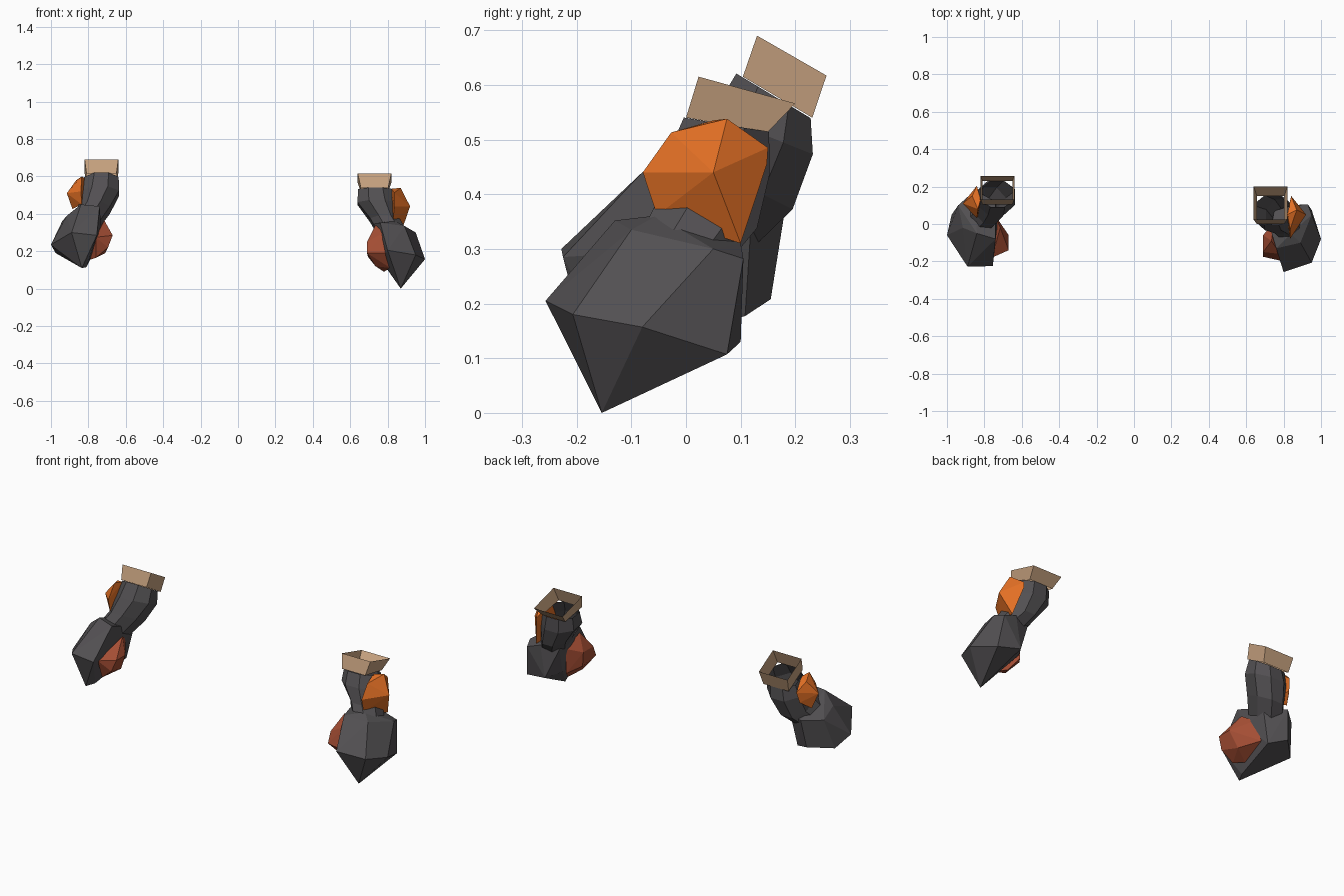
import bpy, bmesh, math

# Colours
def mat(name, rgb):
    m = bpy.data.materials.new(name)
    m.diffuse_color = (*rgb, 1)
    return m

DARK = mat("charcoal", (0.085, 0.08, 0.085))
ORANGE = mat("orange", (0.76, 0.16, 0.018))
RED = mat("rust_red", (0.37, 0.075, 0.034))
TAN = mat("tan", (0.56, 0.355, 0.21))


def finish(bm, name, material):
    bmesh.ops.recalc_face_normals(bm, faces=bm.faces)
    me = bpy.data.meshes.new(name)
    bm.to_mesh(me)
    bm.free()
    me.materials.append(material)
    bpy.context.collection.objects.link(bpy.data.objects.new(name, me))


def gem(name, points, material):
    """Faceted solid stretched round a few corner points."""
    bm = bmesh.new()
    vs = [bm.verts.new(p) for p in points]
    bmesh.ops.convex_hull(bm, input=vs)
    loose = [v for v in bm.verts if not v.link_faces]
    bmesh.ops.delete(bm, geom=loose, context='VERTS')
    bmesh.ops.dissolve_limit(bm, angle_limit=math.radians(4),
                             verts=bm.verts, edges=bm.edges)
    finish(bm, name, material)


def tube(name, rings, material):
    """Open tube through rings of equal point count."""
    bm = bmesh.new()
    loops = [[bm.verts.new(p) for p in r] for r in rings]
    n = len(loops[0])
    for a, b in zip(loops, loops[1:]):
        for i in range(n):
            j = (i + 1) % n
            bm.faces.new((a[i], a[j], b[j], b[i]))
    finish(bm, name, material)


def oval(cx, cy, cz, hx, hy, tilt, n=8):
    k = 1 / math.cos(math.pi / n)
    ring = []
    for i in range(n):
        t = 2 * math.pi * (i + 0.5) / n
        dy = hy * k * math.sin(t)
        ring.append((cx + hx * k * math.cos(t), cy + dy, cz + tilt * dy))
    return ring


def cuff(name, sx, base, top):
    """Flared four-sided band; base and top are (half width, front yz, back yz)."""
    rings = []
    for h, f, b in (base, top):
        rings.append([(sx * 0.73 - h, *f), (sx * 0.73 + h, *f),
                      (sx * 0.73 + h, *b), (sx * 0.73 - h, *b)])
    tube(name, rings, TAN)


# Right arm (+x), hanging lower
cuff("right_cuff", 1, (0.073, (0.0, 0.54), (0.15, 0.514)),
     (0.09, (0.023, 0.615), (0.20, 0.566)))
tube("right_forearm", [
    oval(0.735, 0.074, 0.527, 0.093, 0.078, -0.17),
    oval(0.743, 0.06, 0.455, 0.104, 0.093, -0.2),
    oval(0.785, 0.04, 0.365, 0.078, 0.09, -0.3),
    oval(0.83, -0.01, 0.29, 0.08, 0.08, -0.3)], DARK)
gem("right_fist", [
    (0.80, -0.257, 0.205), (0.95, -0.207, 0.18), (1.0, -0.08, 0.157),
    (0.95, 0.075, 0.107), (0.82, 0.10, 0.13), (0.765, 0.02, 0.15),
    (0.77, -0.10, 0.15), (0.87, -0.154, 0.0), (0.76, -0.13, 0.352),
    (0.89, -0.10, 0.335), (0.95, 0.05, 0.30), (0.93, 0.105, 0.282),
    (0.85, 0.10, 0.31), (0.73, -0.03, 0.35), (0.75, 0.07, 0.30),
    (0.84, -0.053, 0.361)], DARK)
gem("right_orange_guard", [
    (0.835, -0.079, 0.44), (0.835, -0.027, 0.513), (0.87, 0.075, 0.538),
    (0.84, 0.15, 0.485), (0.84, 0.148, 0.455), (0.875, 0.10, 0.31),
    (0.83, -0.053, 0.361), (0.92, 0.05, 0.44), (0.82, 0.05, 0.535)], ORANGE)
gem("right_red_palm", [
    (0.735, -0.09, 0.34), (0.69, -0.06, 0.25), (0.69, -0.15, 0.25),
    (0.69, -0.175, 0.19), (0.695, -0.06, 0.17), (0.735, -0.12, 0.12),
    (0.78, -0.05, 0.09), (0.815, -0.15, 0.11), (0.80, -0.20, 0.19),
    (0.78, -0.16, 0.30), (0.75, 0.01, 0.14), (0.75, 0.01, 0.28)], RED)

# Left arm (-x), raised and tilted back
cuff("left_cuff", -1, (0.08, (0.104, 0.615), (0.231, 0.54)),
     (0.09, (0.13, 0.69), (0.257, 0.617)))
tube("left_forearm", [
    oval(-0.73, 0.16, 0.58, 0.092, 0.068, -0.6),
    oval(-0.738, 0.14, 0.51, 0.102, 0.092, -0.4),
    oval(-0.77, 0.10, 0.42, 0.085, 0.095, -0.5),
    oval(-0.83, 0.03, 0.33, 0.08, 0.08, -0.5)], DARK)
gem("left_fist", [
    (-0.755, -0.225, 0.285), (-0.89, -0.228, 0.30), (-1.0, -0.06, 0.235),
    (-0.975, 0.05, 0.19), (-0.835, -0.18, 0.11), (-0.81, -0.13, 0.115),
    (-0.87, 0.155, 0.208), (-0.78, 0.108, 0.177), (-0.74, -0.08, 0.44),
    (-0.84, -0.05, 0.45), (-0.915, -0.02, 0.39), (-0.94, 0.10, 0.36),
    (-0.85, 0.18, 0.365), (-0.74, 0.12, 0.36), (-0.73, 0.0, 0.30)], DARK)
gem("left_orange_guard", [
    (-0.84, 0.03, 0.52), (-0.835, 0.08, 0.60), (-0.865, 0.15, 0.58),
    (-0.84, 0.205, 0.53), (-0.85, 0.19, 0.47), (-0.885, 0.13, 0.425),
    (-0.835, 0.04, 0.45), (-0.915, 0.11, 0.51), (-0.82, 0.13, 0.59)], ORANGE)
gem("left_red_palm", [
    (-0.715, -0.02, 0.365), (-0.67, -0.06, 0.285), (-0.67, -0.14, 0.285),
    (-0.695, -0.15, 0.22), (-0.71, -0.04, 0.19), (-0.76, -0.14, 0.165),
    (-0.79, -0.08, 0.155), (-0.765, 0.075, 0.20), (-0.745, 0.05, 0.32),
    (-0.76, -0.18, 0.275)], RED)
